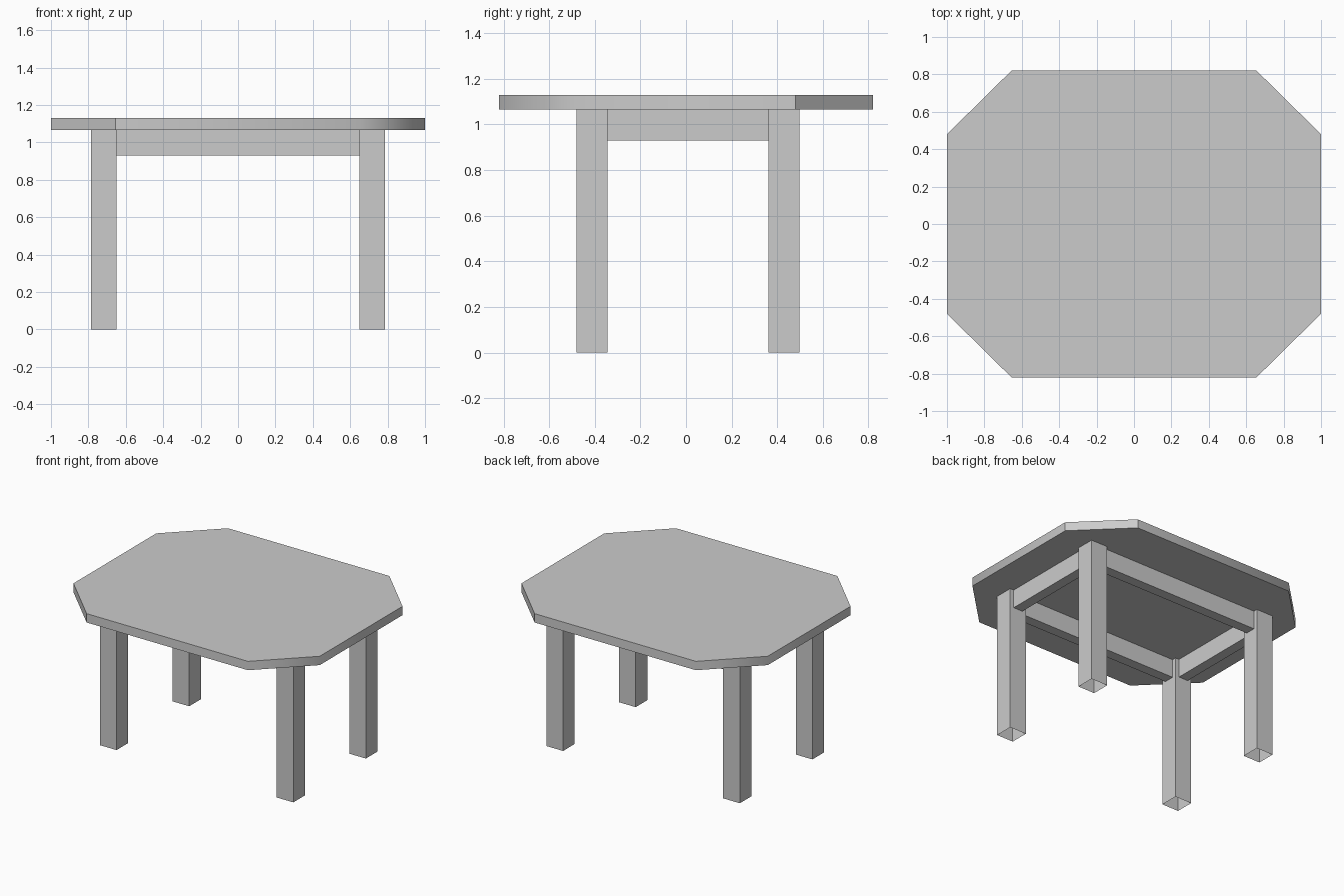
import bpy, bmesh
from mathutils import Vector

if "Cube" in bpy.data.objects:
    bpy.data.objects.remove(bpy.data.objects["Cube"], do_unlink=True)

grey = bpy.data.materials.new("light grey")
grey.use_nodes = True
grey.diffuse_color = (0.6, 0.6, 0.6, 1)
grey.node_tree.nodes["Principled BSDF"].inputs["Base Color"].default_value = (0.6, 0.6, 0.6, 1)


def finish(name, bm):
    mesh = bpy.data.meshes.new(name)
    bmesh.ops.recalc_face_normals(bm, faces=bm.faces)
    bm.to_mesh(mesh)
    bm.free()
    mesh.materials.append(grey)
    obj = bpy.data.objects.new(name, mesh)
    bpy.context.collection.objects.link(obj)
    return obj


def box(name, low, high, hollow=False):
    """Box between two corners; a hollow one is an open-ended tube."""
    low, high = Vector(low), Vector(high)
    bm = bmesh.new()
    bmesh.ops.create_cube(bm, size=1)
    for v in bm.verts:
        v.co = (low + high) / 2 + v.co * (high - low)
    if hollow:
        ends = [f for f in bm.faces if abs(f.normal.z) > 0.5]
        bmesh.ops.delete(bm, geom=ends, context="FACES_ONLY")
    return finish(name, bm)


TOP_LOW, TOP_HIGH = 1.065, 1.13
APRON_LOW = 0.93
LEG = 0.135                 # leg width
INSET = 0.03                # apron set back from the leg faces
LEG_X = 0.785               # outer leg faces
FRONT, BACK = -0.48, 0.497

# Tabletop: clipped rectangle extruded upwards
bm = bmesh.new()
half = [(1, -0.48), (1, 0.48), (0.655, 0.82), (-0.655, 0.82)]
outline = half + [(-x, -y) for x, y in half]
base = bm.faces.new([bm.verts.new((x, y, TOP_LOW)) for x, y in outline])
extruded = bmesh.ops.extrude_face_region(bm, geom=[base], use_keep_orig=True)
for v in extruded["geom"]:
    if isinstance(v, bmesh.types.BMVert):
        v.co.z = TOP_HIGH
bm.normal_update()
bmesh.ops.recalc_face_normals(bm, faces=bm.faces)
# Two opposite corners of the rim are softened, all other edges stay sharp
for f in bm.faces:
    f.smooth = abs(f.normal.z) < 0.5
for e in bm.edges:
    middle = (e.verts[0].co + e.verts[1].co) / 2
    upright = abs(e.verts[0].co.z - e.verts[1].co.z) > 0.01
    e.smooth = upright and middle.x * middle.y < 0
finish("tabletop", bm)

# Legs: square tubes, open at the foot
for side, x in (("right", -LEG_X), ("left", LEG_X - LEG)):
    for end, y in (("front", FRONT), ("back", BACK - LEG)):
        box(f"{end}_{side}_leg", (x, y, 0), (x + LEG, y + LEG, TOP_LOW), hollow=True)

# Aprons between the legs
thick = LEG - 2 * INSET
inner_x = LEG_X - LEG
for end, y in (("front", FRONT + INSET), ("back", BACK - INSET - thick)):
    box(f"{end}_apron", (-inner_x, y, APRON_LOW), (inner_x, y + thick, TOP_LOW))
for side, x in (("right", INSET - LEG_X), ("left", inner_x + INSET)):
    box(f"{side}_apron", (x, FRONT + LEG, APRON_LOW), (x + thick, BACK - LEG, TOP_LOW))
